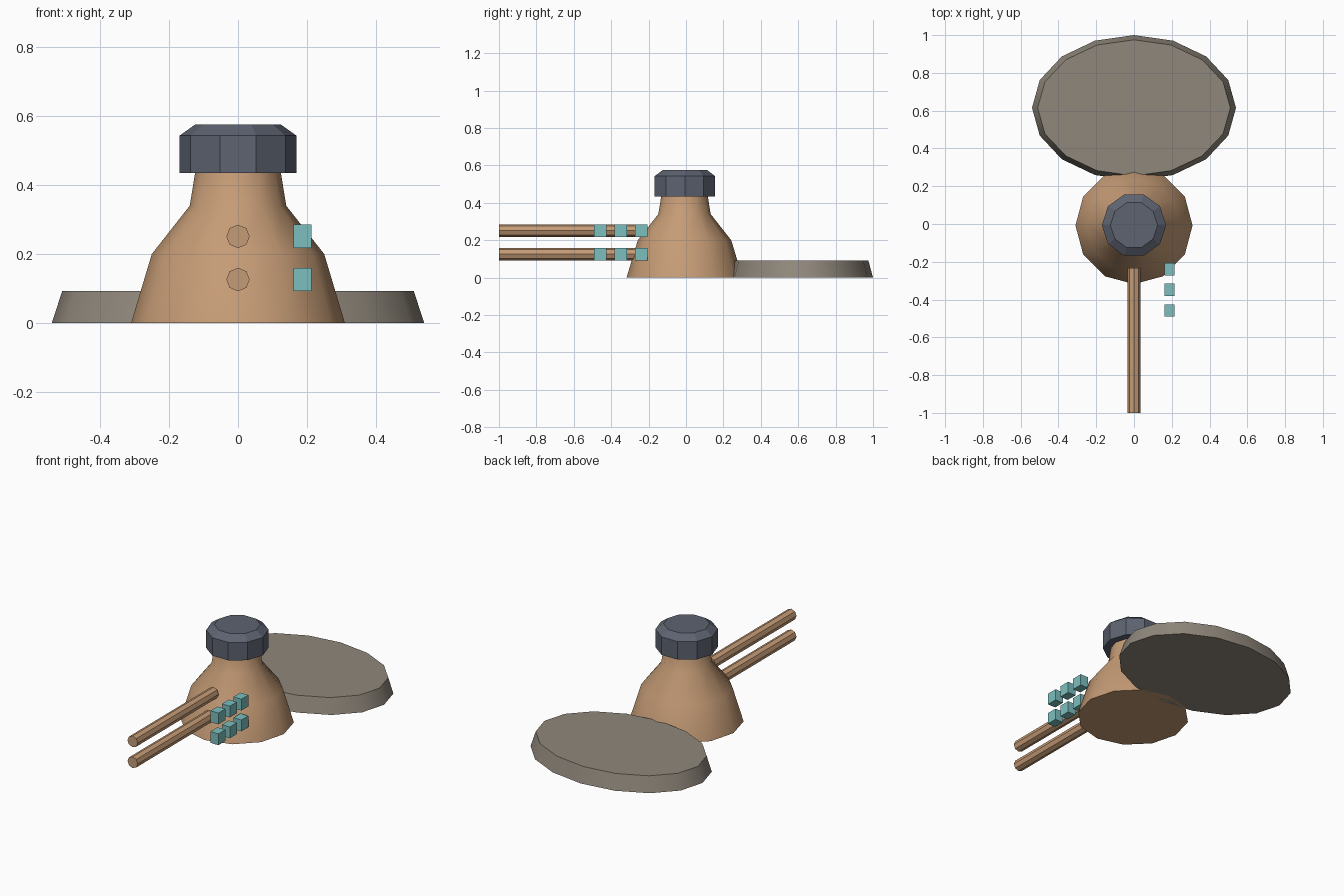
import bpy, bmesh, math
from mathutils import Matrix

if "Cube" in bpy.data.objects:
    bpy.data.objects.remove(bpy.data.objects["Cube"])


def material(name, rgb):
    m = bpy.data.materials.new(name)
    m.diffuse_color = (*rgb, 1)
    m.use_nodes = True
    m.node_tree.nodes["Principled BSDF"].inputs["Base Color"].default_value = m.diffuse_color
    return m


brown = material("brown", (0.56, 0.33, 0.18))
slate = material("slate", (0.11, 0.125, 0.165))
stone = material("stone", (0.28, 0.245, 0.2))
teal = material("teal", (0.2, 0.52, 0.52))


def finish(name, bm, mat, smooth=False):
    bmesh.ops.recalc_face_normals(bm, faces=bm.faces)
    me = bpy.data.meshes.new(name)
    bm.to_mesh(me)
    bm.free()
    me.materials.append(mat)
    ob = bpy.data.objects.new(name, me)
    bpy.context.collection.objects.link(ob)
    if smooth:
        bpy.ops.object.select_all(action='DESELECT')
        ob.select_set(True)
        bpy.context.view_layer.objects.active = ob
        bpy.ops.object.shade_smooth_by_angle(angle=math.radians(32))
    return ob


def lathe(name, sides, profile, y, mat, smooth=False, matrix=None):
    """Closed stack of elliptical rings: (rx, ry, z) per ring."""
    bm = bmesh.new()
    angles = [2 * math.pi * i / sides for i in range(sides)]
    rings = [[bm.verts.new((rx * math.cos(a), y + ry * math.sin(a), z))
              for a in angles] for rx, ry, z in profile]
    for lo, hi in zip(rings, rings[1:]):
        for i in range(sides):
            j = (i + 1) % sides
            bm.faces.new((lo[i], lo[j], hi[j], hi[i]))
    bm.faces.new(rings[0])
    bm.faces.new(rings[-1])
    if matrix:
        bm.transform(matrix)
    return finish(name, bm, mat, smooth)


# Bell-shaped body with a faceted cap
lathe("body", 12, [(r, r, z) for r, z in
      [(0.31, 0), (0.25, 0.2), (0.14, 0.34), (0.122, 0.45)]], -0.008, brown, True)
lathe("cap", 10, [(r, r, z) for r, z in
      [(0.17, 0.435), (0.17, 0.543), (0.125, 0.575)]], -0.006, slate)

# Oval slab behind the body
lathe("back_slab", 16, [(0.54, 0.385, 0), (0.51, 0.36, 0.092)], 0.615, stone, True)

# Two rods reaching forward, with a column of blocks beside each
for level, z in (("lower", 0.126), ("upper", 0.251)):
    turn = Matrix.Translation((0, 0, z)) @ Matrix.Rotation(math.pi / 2, 4, 'X')
    lathe(level + "_rod", 8, [(0.034, 0.034, 0.232), (0.034, 0.034, 1.0)],
          0, brown, matrix=turn)
    for i in range(3):
        bm = bmesh.new()
        bmesh.ops.create_cube(bm, size=1, matrix=Matrix.Translation(
            (0.187, -0.24 - 0.109 * i, z)) @ Matrix.Diagonal((0.053, 0.066, 0.068, 1)))
        finish(f"{level}_block_{i + 1}", bm, teal)
